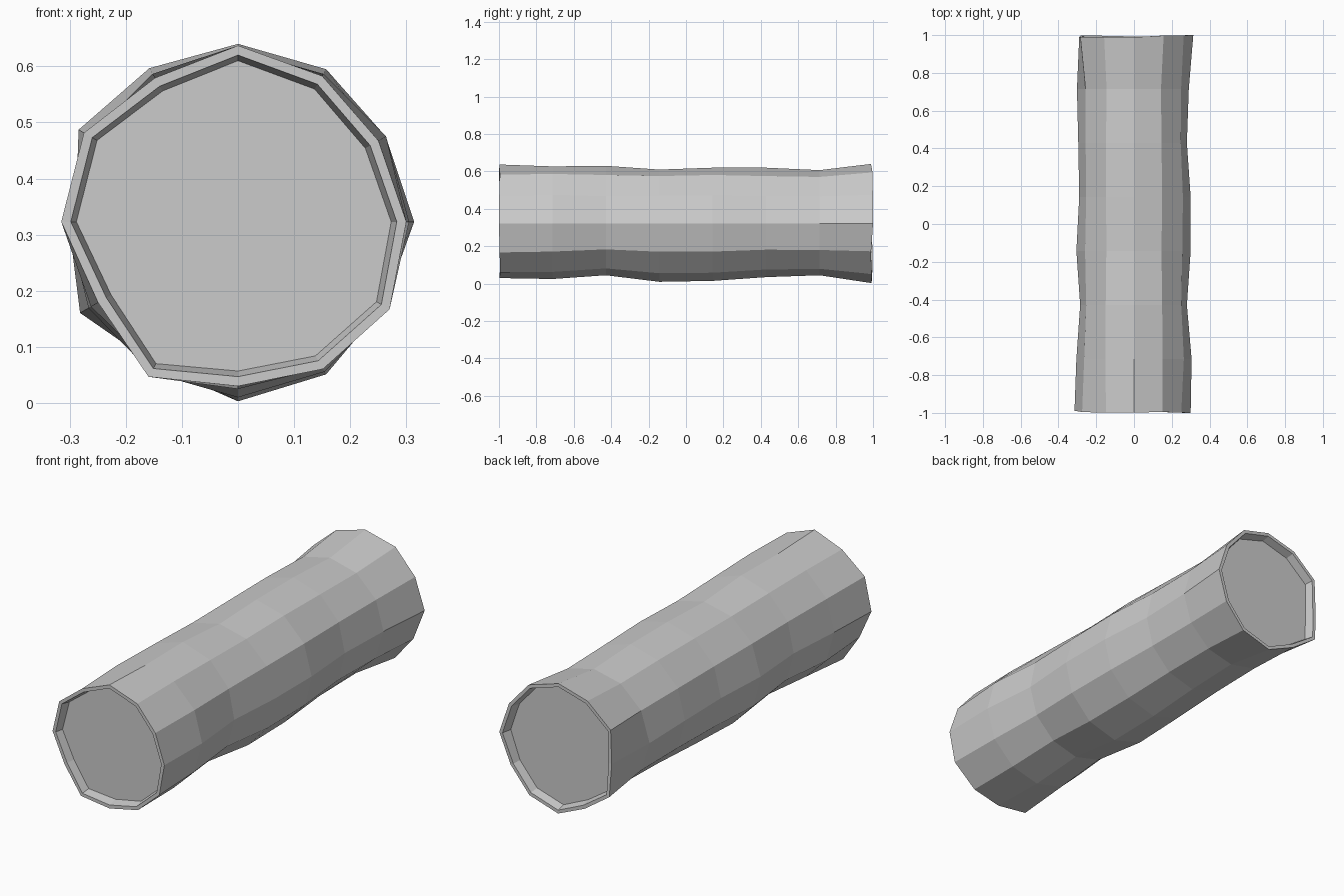
import bpy
import bmesh
import math
import random
from mathutils import Vector

default_cube = bpy.data.objects.get("Cube")
if default_cube:
    bpy.data.objects.remove(default_cube, do_unlink=True)

random.seed(4)
SIDES = 12
RADIUS = 0.305
CENTRE_HEIGHT = 0.323
RIM_WIDTH = 0.017
RECESS_DEPTH = 0.05

# Bumps of each ring in thousandths, anticlockwise from +x as seen from the front.
# Rings with four values are interpolated between right, top, left and bottom.
RING_BUMPS = [
    [-5, -16, -5, 9, -9, 12, 10, -17, 14, -12, -2, 7],
    [0, -1, 0, -7],
    [-25, 2, -20, -27],
    [-5, -18, 0, 8],
    [-5, -8, -15, 3],
    [-25, -8, -10, -17],
    [-15, -21, -3, -27],
    [9, -1, 9, 12, 11, 23, -15, 20, -10, 15, 9, -5],
]


def make_material(name, colour):
    material = bpy.data.materials.new(name)
    material.use_nodes = True
    material.diffuse_color = colour
    material.node_tree.nodes["Principled BSDF"].inputs["Base Color"].default_value = colour
    return material


def ring_radii(bumps):
    """Spread the given bumps evenly round all the sides."""
    step = SIDES // len(bumps)
    radii = []
    for side in range(SIDES):
        index, part = divmod(side, step)
        start, end = bumps[index], bumps[(index + 1) % len(bumps)]
        blend = part / step
        radii.append(RADIUS + (start * (1 - blend) + end * blend) / 1000)
    return radii


def add_ring(bm, radii, depths):
    ring = []
    for side, (radius, depth) in enumerate(zip(radii, depths)):
        angle = math.tau * side / SIDES
        position = Vector((radius * math.cos(angle), depth,
                           CENTRE_HEIGHT + radius * math.sin(angle)))
        ring.append(bm.verts.new(position))
    return ring


def bridge(bm, first, second):
    for side in range(SIDES):
        following = (side + 1) % SIDES
        bm.faces.new((first[side], first[following], second[following], second[side]))


def add_recessed_end(bm, outer, radii, depths, direction):
    """Add a thin rim, a sloping inner wall and a flat sunken disc."""
    lip = add_ring(bm, [r - RIM_WIDTH for r in radii], depths)
    floor_depth = direction * (1 - RECESS_DEPTH)
    floor = add_ring(bm, [r - RIM_WIDTH - 0.01 for r in radii], [floor_depth] * SIDES)
    bridge(bm, outer, lip)
    bridge(bm, lip, floor)
    bm.faces.new(floor)


# Uneven trunk, with slightly ragged ends
bm = bmesh.new()
previous = None
last = len(RING_BUMPS) - 1
for number, bumps in enumerate(RING_BUMPS):
    y = -1 + 2 * number / last
    radii = ring_radii(bumps)
    depths = [y] * SIDES
    is_end = number in (0, last)
    if is_end:
        depths = [y * (1 - random.uniform(0, 0.012)) for side in range(SIDES)]
        depths[0] = y
    ring = add_ring(bm, radii, depths)
    if previous:
        bridge(bm, previous, ring)
    if is_end:
        add_recessed_end(bm, ring, radii, depths, y)
    previous = ring

bmesh.ops.recalc_face_normals(bm, faces=bm.faces)
mesh = bpy.data.meshes.new("log")
bm.to_mesh(mesh)
bm.free()
mesh.materials.append(make_material("plain grey", (0.6, 0.6, 0.6, 1)))
log = bpy.data.objects.new("log", mesh)
bpy.context.collection.objects.link(log)
